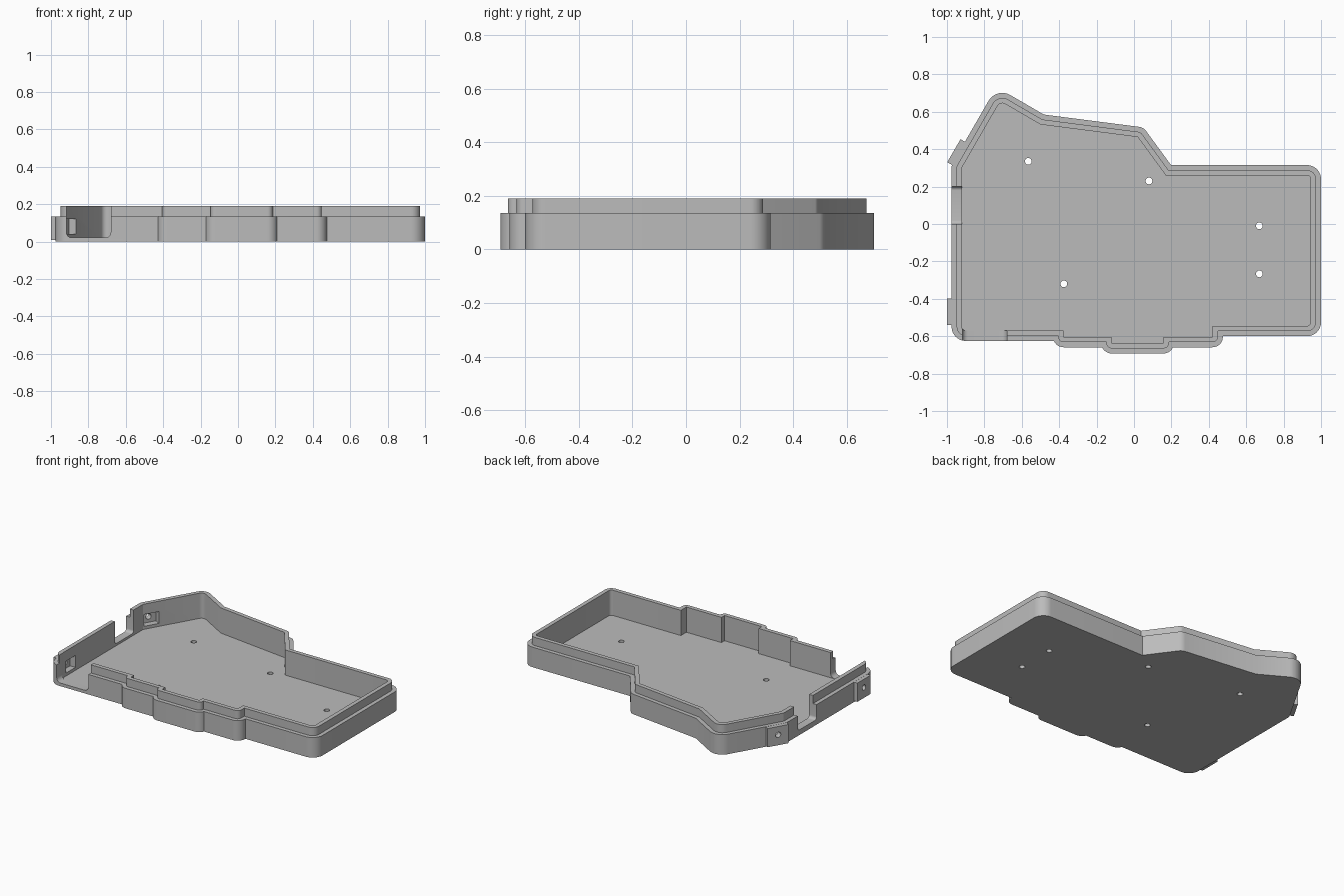
import bpy, bmesh, math
from mathutils import Vector, Matrix
from mathutils.geometry import intersect_line_line_2d as cross_point

old = bpy.data.objects.get("Cube")
if old:
    bpy.data.objects.remove(old, do_unlink=True)

FLOOR, LEDGE, TOP = 0.02, 0.135, 0.19
WALL, LIP = 0.055, 0.028

grey = bpy.data.materials.new("plain grey")
grey.use_nodes = True
grey.diffuse_color = (0.5, 0.5, 0.5, 1)
grey.node_tree.nodes["Principled BSDF"].inputs["Base Color"].default_value = (0.5, 0.5, 0.5, 1)


def rounded(corners, steps=6):
    """Closed profile from (x, y, radius) corners."""
    out = []
    for i, (x, y, r) in enumerate(corners):
        p = Vector((x, y))
        if r == 0:
            out.append(p)
            continue
        a = (Vector(corners[i - 1][:2]) - p).normalized()
        b = (Vector(corners[(i + 1) % len(corners)][:2]) - p).normalized()
        half = a.angle(b) / 2
        centre = p + (a + b).normalized() * r / math.sin(half)
        start = p + a * r / math.tan(half) - centre
        turn = math.pi - 2 * half
        for k in range(steps + 1):
            out.append(centre + Matrix.Rotation(turn * k / steps, 2) @ start)
    return out


def grow(pts, d):
    """Offset a counter-clockwise profile outward, rounding its outer corners."""
    raw, n = [], len(pts)
    for i, p in enumerate(pts):
        e1 = (p - pts[i - 1]).normalized()
        e2 = (pts[(i + 1) % n] - p).normalized()
        n1, n2 = Vector((e1.y, -e1.x)), Vector((e2.y, -e2.x))
        turn = math.atan2(e1.x * e2.y - e1.y * e2.x, e1.dot(e2))
        if turn > 0:
            steps = max(1, math.ceil(turn / 0.16))
            raw += [p + Matrix.Rotation(turn * k / steps, 2) @ n1 * d for k in range(steps + 1)]
        else:
            raw += [p + n1 * d, p + n2 * d]
    # Drop the small loops left at inner corners
    out, i, n = [], 0, len(raw)
    while i < n:
        out.append(raw[i])
        step = i + 1
        for j in range(min(i + 24, n - 1), i + 1, -1):
            hit = cross_point(raw[i], raw[(i + 1) % n], raw[j], raw[(j + 1) % n])
            if hit and (i or j < n - 1):
                raw[j] = Vector(hit)
                step = j
                break
        i = step
    return [p for k, p in enumerate(out) if (p - out[k - 1]).length > 1e-5]


def finish(name, bm, matrix):
    bmesh.ops.transform(bm, matrix=matrix, verts=bm.verts)
    bmesh.ops.recalc_face_normals(bm, faces=bm.faces)
    mesh = bpy.data.meshes.new(name)
    bm.to_mesh(mesh)
    bm.free()
    mesh.materials.append(grey)
    obj = bpy.data.objects.new(name, mesh)
    bpy.context.collection.objects.link(obj)
    return obj


def prism(name, pts, z0, z1, matrix=Matrix()):
    bm = bmesh.new()
    face = bm.faces.new([bm.verts.new((p[0], p[1], z0)) for p in pts])
    ext = bmesh.ops.extrude_face_region(bm, geom=[face], use_keep_orig=True)
    verts = [g for g in ext["geom"] if isinstance(g, bmesh.types.BMVert)]
    bmesh.ops.translate(bm, verts=verts, vec=(0, 0, z1 - z0))
    return finish(name, bm, matrix)


def box(name, x0, x1, y0, y1, z0, z1, matrix=Matrix()):
    return prism(name, [(x0, y0), (x1, y0), (x1, y1), (x0, y1)], z0, z1, matrix)


def rod(name, radius, length, matrix):
    bm = bmesh.new()
    bmesh.ops.create_cone(bm, cap_ends=True, segments=20, radius1=radius,
                          radius2=radius, depth=length)
    return finish(name, bm, matrix)


def combine(target, tool, operation):
    mod = target.modifiers.new(operation.lower(), "BOOLEAN")
    mod.operation, mod.object, mod.solver = operation, tool, "EXACT"
    bpy.context.view_layer.objects.active = target
    bpy.ops.object.modifier_apply(modifier=mod.name)
    bpy.data.objects.remove(tool, do_unlink=True)


# Cavity profile, counter-clockwise from the front +x corner
cavity = rounded([
    (0.945, -0.545, 0.02), (0.945, 0.26, 0.02), (0.17, 0.26, 0),
    (0.02, 0.465, 0), (-0.5, 0.532, 0), (-0.715, 0.657, 0.03),
    (-0.92, 0.302, 0), (-0.92, -0.57, 0.02), (-0.377, -0.57, 0),
    (-0.377, -0.604, 0), (-0.12, -0.604, 0), (-0.12, -0.637, 0),
    (0.158, -0.637, 0), (0.158, -0.604, 0), (0.42, -0.604, 0), (0.42, -0.545, 0)])

# Tray body with raised inner lip
tray = prism("tray", grow(cavity, WALL), 0, LEDGE)
combine(tray, prism("lip", grow(cavity, LIP), 0.05, TOP), "UNION")

# Side bosses: local x points out of the wall, origin on the boss face
boss_frames = [
    Matrix.Translation((-1, -0.47, 0)) @ Matrix.Rotation(math.pi, 4, "Z"),
    Matrix.Translation((-0.963, 0.392, 0)) @ Matrix.Rotation(math.radians(150), 4, "Z")]
for frame in boss_frames:
    combine(tray, box("boss", -0.06, 0, -0.071, 0.071, 0.008, LEDGE - 0.001, frame), "UNION")

combine(tray, prism("cavity", cavity, FLOOR, 0.3), "DIFFERENCE")

# Screw pocket and hole behind each boss
for frame in boss_frames:
    combine(tray, box("pocket", -0.12, -0.04, -0.05, 0.05, 0.04, 0.12, frame), "DIFFERENCE")
    hole = frame @ Matrix.Translation((0, 0, 0.078)) @ Matrix.Rotation(math.pi / 2, 4, "Y")
    combine(tray, rod("boss_hole", 0.018, 0.12, hole), "DIFFERENCE")

# Open-topped notches with rounded lower corners
def notch(u0, u1, z, r):
    return rounded([(u0, z, r), (u1, z, r), (u1, 0.3, 0), (u0, 0.3, 0)])

along_y = Matrix.Rotation(math.pi / 2, 4, "X")
along_x = Matrix(((0, 0, 1, 0), (1, 0, 0, 0), (0, 1, 0, 0), (0, 0, 0, 1)))
combine(tray, prism("front_notch", notch(-0.918, -0.68, 0.021, 0.03), 0.5, 0.8, along_y), "DIFFERENCE")
combine(tray, prism("side_notch", notch(0, 0.2, 0.035, 0.02), -1.1, -0.88, along_x), "DIFFERENCE")

# Mounting holes through the floor
for x, y in [(-0.565, 0.335), (0.08, 0.23), (0.67, -0.01), (0.67, -0.267), (-0.375, -0.32)]:
    combine(tray, rod("floor_hole", 0.018, 0.1, Matrix.Translation((x, y, 0))), "DIFFERENCE")

bpy.ops.object.select_all(action="DESELECT")
tray.select_set(True)
bpy.context.view_layer.objects.active = tray
bpy.ops.object.shade_smooth_by_angle(angle=math.radians(25))
